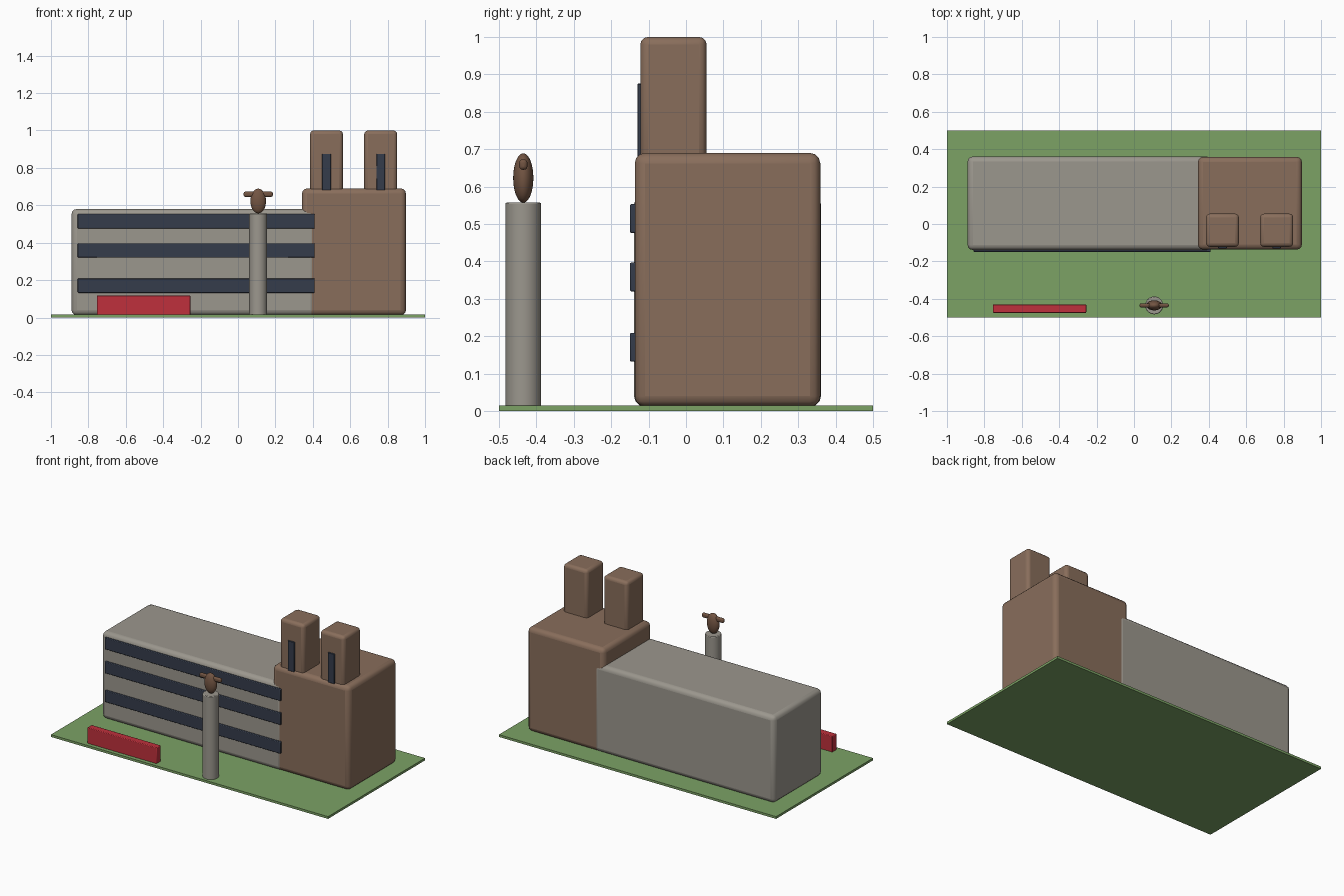
import bpy
import math

if "Cube" in bpy.data.objects:
    bpy.data.objects.remove(bpy.data.objects["Cube"])


def material(name, rgb):
    m = bpy.data.materials.new(name)
    m.diffuse_color = (*rgb, 1)
    m.use_nodes = True
    m.node_tree.nodes["Principled BSDF"].inputs["Base Color"].default_value = m.diffuse_color
    return m


BRICK = material("brown brick", (0.25, 0.155, 0.105))
STONE = material("grey stone", (0.33, 0.31, 0.27))
GLASS = material("dark window", (0.035, 0.045, 0.07))
GRASS = material("grass green", (0.20, 0.36, 0.13))
RED = material("sign red", (0.52, 0.03, 0.045))
BRONZE = material("bronze", (0.17, 0.09, 0.055))


def finish(ob, name, mat):
    ob.name = name
    ob.data.materials.append(mat)
    bpy.ops.object.transform_apply(location=False, rotation=False, scale=True)


def box(name, x, y, z, mat, bevel=0.0, segments=3):
    """Box from (min, max) ranges, with optional rounded edges."""
    ranges = (x, y, z)
    bpy.ops.mesh.primitive_cube_add(size=1, location=[(a + b) / 2 for a, b in ranges])
    ob = bpy.context.object
    ob.scale = [b - a for a, b in ranges]
    finish(ob, name, mat)
    if bevel:
        mod = ob.modifiers.new("rounded edges", "BEVEL")
        mod.width = bevel
        mod.segments = segments
        bpy.ops.object.shade_smooth_by_angle(angle=math.radians(35))
    return ob


# Lawn
box("lawn", (-1, 1), (-0.5, 0.5), (0, 0.015), GRASS)

# Long hall, a hair deeper than the tower block it runs into
box("hall", (-0.89, 0.415), (-0.139, 0.361), (0.012, 0.58), STONE, 0.028)
box("tower_block", (0.342, 0.898), (-0.137, 0.359), (0.012, 0.69), BRICK, 0.028)

# Window bands along the front of the hall
for i, z in enumerate((0.132, 0.32, 0.476)):
    box(f"window_band_{i + 1}", (-0.857, 0.41), (-0.15, -0.12), (z, z + 0.077),
        GLASS, 0.004, 2)

# Roof towers with a narrow window each
for i, x in enumerate((0.473, 0.763)):
    box(f"roof_tower_{i + 1}", (x - 0.088, x + 0.088), (-0.122, 0.055), (0.66, 1.0),
        BRICK, 0.02)
    box(f"slit_window_{i + 1}", (x - 0.023, x + 0.023), (-0.13, -0.11), (0.68, 0.875),
        GLASS, 0.002, 1)

# Low sign wall
box("sign_wall", (-0.755, -0.255), (-0.475, -0.43), (0.012, 0.118), RED, 0.004, 2)

# Column with a winged statue on top
CX, CY = 0.108, -0.435
bpy.ops.mesh.primitive_cylinder_add(vertices=32, radius=0.048, depth=0.545,
                                    location=(CX, CY, 0.2845))
finish(bpy.context.object, "column", STONE)
edge = bpy.context.object.modifiers.new("rounded edges", "BEVEL")
edge.width, edge.segments = 0.004, 2
bpy.ops.object.shade_smooth_by_angle(angle=math.radians(35))

bpy.ops.mesh.primitive_uv_sphere_add(segments=32, ring_count=16, radius=1,
                                     location=(CX, CY, 0.623))
bpy.context.object.scale = (0.042, 0.027, 0.066)
finish(bpy.context.object, "statue_body", BRONZE)
bpy.ops.object.shade_smooth()

box("statue_wings", (CX - 0.078, CX + 0.078), (CY - 0.011, CY + 0.011),
    (0.645, 0.673), BRONZE, 0.009)
